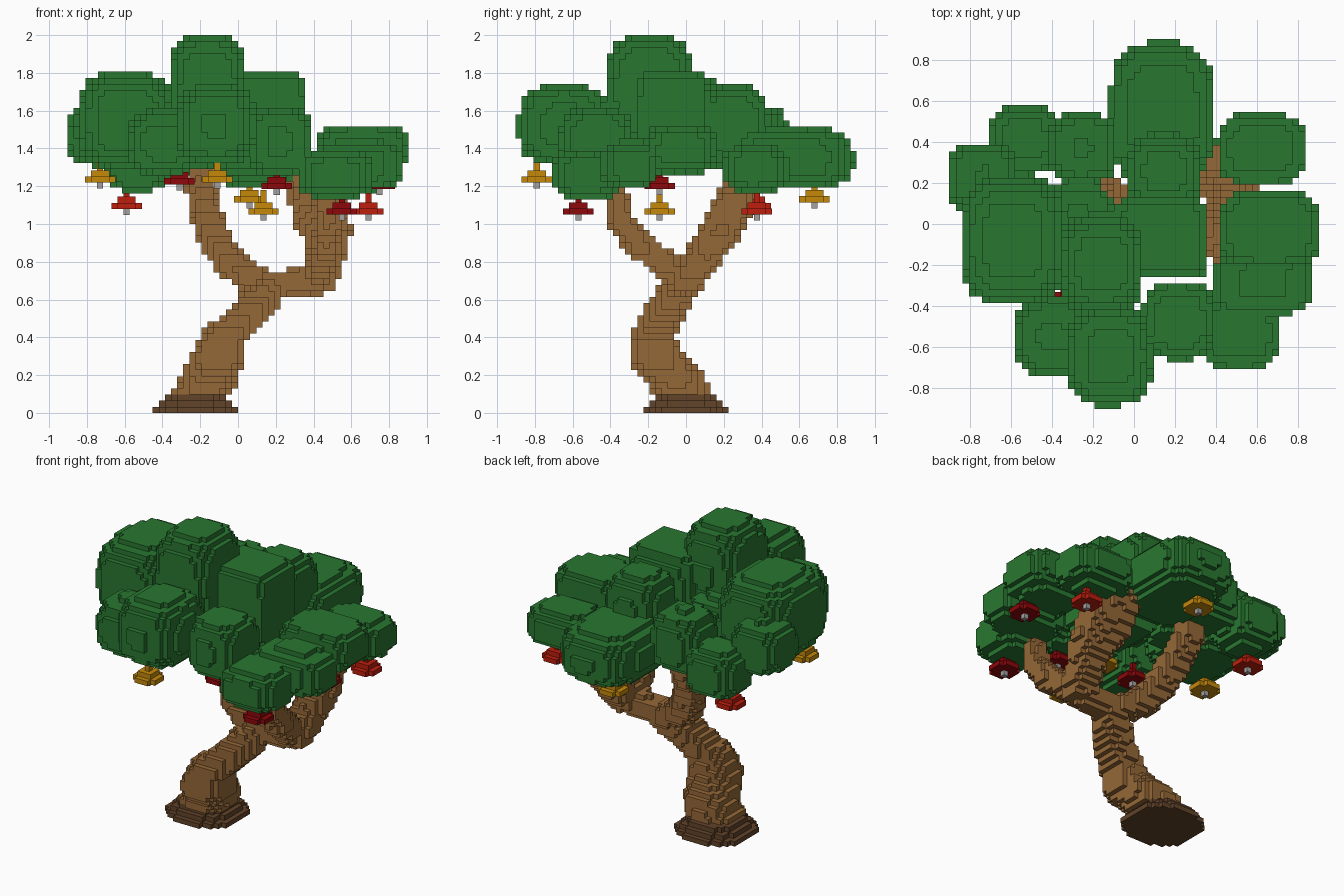
import bpy, bmesh, math
from mathutils import Vector

V = 2.0 / 62  # cell size

if "Cube" in bpy.data.objects:
    bpy.data.objects.remove(bpy.data.objects["Cube"], do_unlink=True)


def material(name, rgb):
    m = bpy.data.materials.new(name)
    m.use_nodes = True
    m.diffuse_color = (*rgb, 1)
    bsdf = next(n for n in m.node_tree.nodes if n.type == 'BSDF_PRINCIPLED')
    bsdf.inputs["Base Color"].default_value = (*rgb, 1)
    bsdf.inputs["Roughness"].default_value = 0.9
    return m


GREEN = material("leaf green", (0.022, 0.185, 0.030))
BROWN = material("bark brown", (0.300, 0.138, 0.038))
DARK = material("root brown", (0.120, 0.056, 0.022))
MAROON = material("dark red", (0.270, 0.002, 0.003))
RED = material("bright red", (0.510, 0.013, 0.004))
GOLD = material("gold", (0.560, 0.250, 0.003))
GREY = material("clapper grey", (0.38, 0.35, 0.35))

# Corner loops of the six cell sides, keyed by outward direction
SIDES = {
    (1, 0, 0): ((1, 0, 0), (1, 1, 0), (1, 1, 1), (1, 0, 1)),
    (-1, 0, 0): ((0, 0, 0), (0, 0, 1), (0, 1, 1), (0, 1, 0)),
    (0, 1, 0): ((0, 1, 0), (0, 1, 1), (1, 1, 1), (1, 1, 0)),
    (0, -1, 0): ((0, 0, 0), (1, 0, 0), (1, 0, 1), (0, 0, 1)),
    (0, 0, 1): ((0, 0, 1), (1, 0, 1), (1, 1, 1), (0, 1, 1)),
    (0, 0, -1): ((0, 0, 0), (0, 1, 0), (1, 1, 0), (1, 0, 0)),
}


def build(name, cells, mat, origin=(0, 0, 0)):
    """Skin a set of cells with its outer faces, then merge flat areas."""
    bm, verts = bmesh.new(), {}
    for c in sorted(cells):
        for d, loop in SIDES.items():
            if (c[0] + d[0], c[1] + d[1], c[2] + d[2]) in cells:
                continue
            face = []
            for k in loop:
                p = (c[0] + k[0], c[1] + k[1], c[2] + k[2])
                if p not in verts:
                    verts[p] = bm.verts.new([q * V for q in p])
                face.append(verts[p])
            bm.faces.new(face)
    bmesh.ops.dissolve_limit(bm, angle_limit=0.01, verts=bm.verts, edges=bm.edges)
    me = bpy.data.meshes.new(name)
    bm.to_mesh(me)
    bm.free()
    me.materials.append(mat)
    ob = bpy.data.objects.new(name, me)
    ob.location = origin
    bpy.context.collection.objects.link(ob)


def blob(c, h, n):
    """Cells whose centres lie in a rounded box with half sizes h."""
    lo = [math.floor((c[i] - h[i]) / V) for i in range(3)]
    hi = [math.ceil((c[i] + h[i]) / V) for i in range(3)]
    return {(i, j, k)
            for i in range(lo[0], hi[0] + 1)
            for j in range(lo[1], hi[1] + 1)
            for k in range(max(lo[2], 0), hi[2] + 1)
            if sum(abs(((q + 0.5) * V - c[a]) / h[a]) ** n
                   for a, q in enumerate((i, j, k))) <= 1}


def limb(path):
    """Cells along a path of (x, y, z, radius) points."""
    cells = set()
    for a, b in zip(path, path[1:]):
        a, b = Vector(a), Vector(b)
        steps = max(2, int((b - a).length / V * 1.5))
        for s in range(steps + 1):
            p = a.lerp(b, s / steps)
            cells |= blob(p[:3], (p[3], p[3], min(p[3], 0.07)), 2.6)
    return cells


# Root flare: three stepped discs
roots = set()
for k, (rx, ry) in enumerate(((0.24, 0.225), (0.20, 0.19), (0.165, 0.17))):
    roots |= {c for c in blob((-0.225, 0, (k + 0.5) * V), (rx, ry, V * 0.6), 2.4)
              if c[2] == k}
build("root_flare", roots, DARK)

# Trunk and branches
trunk = limb([(-0.21, -0.03, 0.08, 0.155), (-0.16, -0.04, 0.17, 0.15),
              (-0.11, -0.16, 0.28, 0.145), (-0.07, -0.18, 0.40, 0.12),
              (0.04, -0.13, 0.51, 0.11), (0.12, -0.07, 0.60, 0.105),
              (0.17, -0.02, 0.67, 0.09)])
build("trunk", {c for c in trunk if c[2] > 2}, BROWN)
branches = {
    "right_branch": [(0.14, 0, 0.68, 0.085), (-0.03, 0.05, 0.78, 0.09),
                     (-0.12, 0.13, 0.92, 0.085), (-0.17, 0.20, 1.06, 0.085),
                     (-0.20, 0.28, 1.20, 0.08), (-0.20, 0.30, 1.34, 0.05)],
    "left_branch": [(0.17, -0.02, 0.68, 0.08), (0.44, 0.0, 0.70, 0.09),
                    (0.46, 0.09, 0.82, 0.10), (0.49, 0.17, 0.95, 0.11),
                    (0.48, 0.25, 1.10, 0.11), (0.40, 0.32, 1.30, 0.08)],
    "left_front_branch": [(0.40, -0.02, 0.72, 0.08), (0.45, -0.14, 0.81, 0.07),
                          (0.47, -0.25, 0.89, 0.07), (0.48, -0.34, 1.00, 0.065),
                          (0.48, -0.38, 1.22, 0.055)],
    "left_back_twig": [(0.44, 0.17, 0.93, 0.09), (0.36, 0.25, 1.06, 0.085),
                       (0.33, 0.36, 1.28, 0.065)],
}
for name, path in branches.items():
    build(name, limb(path), BROWN)

# Leaf clumps: x range, y range, z range; the center one is boxier
clumps = {
    "top_leaves": (-0.37, 0.05, -0.435, 0.05, 1.40, 2.005),
    "center_leaves": (-0.11, 0.37, -0.26, 0.12, 1.25, 1.81),
    "inner_right_leaves": (-0.44, -0.10, -0.12, 0.20, 1.28, 1.60),
    "big_right_leaves": (-0.85, -0.33, -0.40, 0.24, 1.28, 1.81),
    "outer_right_leaves": (-0.91, -0.57, 0.06, 0.40, 1.32, 1.63),
    "back_right_leaves": (-0.71, -0.36, 0.24, 0.58, 1.17, 1.48),
    "back_center_leaves": (-0.42, -0.08, 0.20, 0.545, 1.25, 1.63),
    "big_back_leaves": (-0.12, 0.395, 0.19, 0.89, 1.18, 1.52),
    "upper_back_leaves": (-0.03, 0.33, 0.07, 0.44, 1.30, 1.74),
    "back_left_leaves": (0.40, 0.85, 0.19, 0.545, 1.17, 1.42),
    "outer_left_leaves": (0.41, 0.91, -0.22, 0.17, 1.26, 1.53),
    "front_left_leaves": (0.38, 0.88, -0.45, -0.13, 1.18, 1.44),
    "low_front_left_leaves": (0.31, 0.72, -0.71, -0.33, 1.13, 1.39),
    "front_leaves": (0.04, 0.40, -0.665, -0.28, 1.25, 1.62),
    "front_center_leaves": (-0.33, 0.09, -0.89, -0.41, 1.31, 1.74),
    "front_right_leaves": (-0.58, -0.22, -0.74, -0.36, 1.26, 1.60),
}
for name, (x0, x1, y0, y1, z0, z1) in clumps.items():
    build(name, blob(((x0 + x1) / 2, (y0 + y1) / 2, (z0 + z1) / 2),
                     ((x1 - x0) / 2, (y1 - y0) / 2, (z1 - z0) / 2),
                     6 if name == "center_leaves" else 3), GREEN)

# Hanging bells: rim, shoulder, knob and clapper
R = range(-2, 3)
bell = {(i, j, 0) for i in R for j in R if abs(i) + abs(j) < 4}
bell |= {(i, j, 1) for i in (-1, 0, 1) for j in (-1, 0, 1)}
bell |= {(0, 0, 2), (0, 0, 3)}
bells = [
    (-0.31, -0.38, 1.21, MAROON), (0.205, -0.48, 1.185, MAROON),
    (0.55, -0.57, 1.05, MAROON), (0.75, -0.14, 1.185, MAROON),
    (-0.59, 0.37, 1.08, RED), (0.69, 0.375, 1.05, RED),
    (-0.73, -0.20, 1.22, GOLD), (-0.11, -0.79, 1.22, GOLD),
    (0.135, -0.14, 1.05, GOLD), (0.06, 0.68, 1.115, GOLD),
]
for n, (x, y, z, mat) in enumerate(bells, 1):
    at = (x - V / 2, y - V / 2, z)
    build(f"bell_{n}", bell, mat, at)
    build(f"clapper_{n}", {(0, 0, -1)}, GREY, at)
